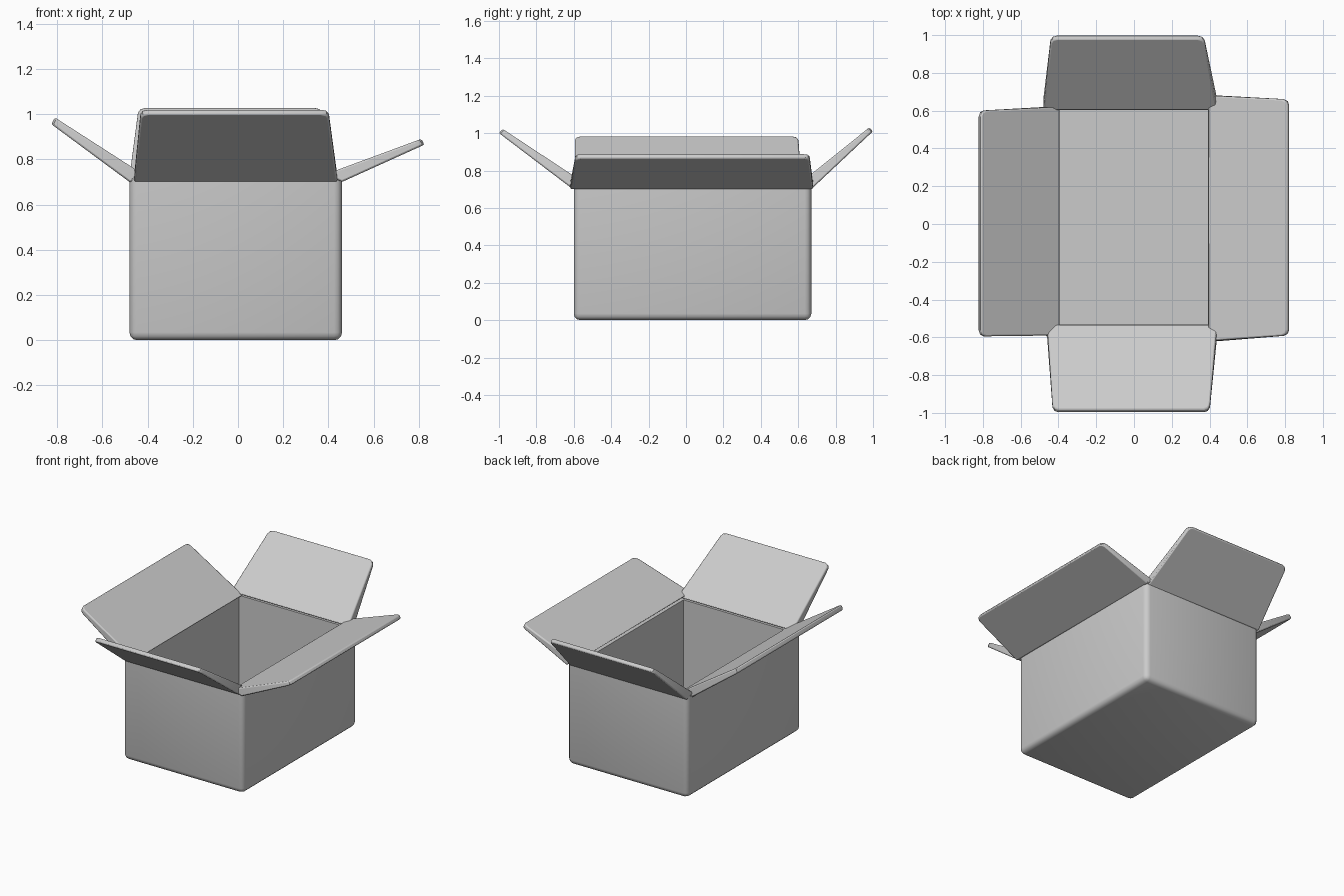
import bpy, bmesh, math

cube = bpy.data.objects.get("Cube")
if cube:
    bpy.data.objects.remove(cube, do_unlink=True)

# Single cardboard colour
grey = bpy.data.materials.new("light grey")
grey.use_nodes = True
GREY = (0.6, 0.6, 0.6, 1)
grey.diffuse_color = GREY
grey.node_tree.nodes["Principled BSDF"].inputs["Base Color"].default_value = GREY


def finish(bm, name):
    bmesh.ops.recalc_face_normals(bm, faces=bm.faces[:])
    mesh = bpy.data.meshes.new(name)
    bm.to_mesh(mesh)
    bm.free()
    mesh.materials.append(grey)
    ob = bpy.data.objects.new(name, mesh)
    bpy.context.collection.objects.link(ob)
    bpy.ops.object.select_all(action='DESELECT')
    ob.select_set(True)
    bpy.context.view_layer.objects.active = ob
    bpy.ops.object.shade_smooth_by_angle(angle=math.radians(35))
    return ob


def box_body():
    x0, x1, y0, y1, top = -0.48, 0.46, -0.60, 0.67, 0.715
    bm = bmesh.new()
    bmesh.ops.create_cube(bm, size=1)
    for v in bm.verts:
        v.co = (x1 if v.co.x > 0 else x0, y1 if v.co.y > 0 else y0, top if v.co.z > 0 else 0)
    # Round the bottom and the upright corners
    soft = [e for e in bm.edges if min(v.co.z for v in e.verts) < 0.01]
    bmesh.ops.bevel(bm, geom=soft, offset=0.035, segments=3, profile=0.5, affect='EDGES')
    # Hollow the inside
    lid = max(bm.faces, key=lambda f: f.calc_center_median().z)
    bmesh.ops.inset_region(bm, faces=[lid], thickness=0.068)
    floor = bmesh.ops.extrude_discrete_faces(bm, faces=[lid])["faces"][0]
    for v in floor.verts:
        v.co.z = 0.06
    return finish(bm, "box_body")


def flap(name, axis, profile, hinge, tip):
    """profile: inner hinge, outer hinge, lower tip, upper tip as (outward, z)."""
    bm = bmesh.new()
    rows = []
    for side in (0, 1):
        row = []
        for i, (out, z) in enumerate(profile):
            along = (hinge if i < 2 else tip)[side]
            row.append(bm.verts.new((out, along, z) if axis == "x" else (along, out, z)))
        rows.append(row)
    a, b = rows
    bm.faces.new(a)
    bm.faces.new(b[::-1])
    for i in range(4):
        j = (i + 1) % 4
        bm.faces.new((a[i], b[i], b[j], a[j]))
    # Round the two free corners
    corners = [bm.edges.get((r[2], r[3])) for r in rows]
    bmesh.ops.bevel(bm, geom=corners, offset=0.03, segments=2, profile=0.5, affect='EDGES')
    ob = finish(bm, name)
    bevel = ob.modifiers.new("soft edges", 'BEVEL')
    bevel.width = 0.008
    bevel.segments = 2
    bevel.limit_method = 'ANGLE'
    bevel.angle_limit = math.radians(50)


box_body()
flap("right_flap", "x", [(-0.39, 0.715), (-0.48, 0.70), (-0.825, 0.955), (-0.81, 0.985)],
     (-0.59, 0.62), (-0.595, 0.60))
flap("left_flap", "x", [(0.39, 0.735), (0.46, 0.70), (0.825, 0.865), (0.81, 0.89)],
     (-0.62, 0.68), (-0.59, 0.66))
flap("front_flap", "y", [(-0.53, 0.725), (-0.605, 0.70), (-1.0, 1.0), (-0.98, 1.022)],
     (-0.46, 0.44), (-0.43, 0.40))
flap("back_flap", "y", [(0.60, 0.725), (0.67, 0.70), (1.0, 1.01), (0.98, 1.03)],
     (-0.48, 0.44), (-0.44, 0.37))
